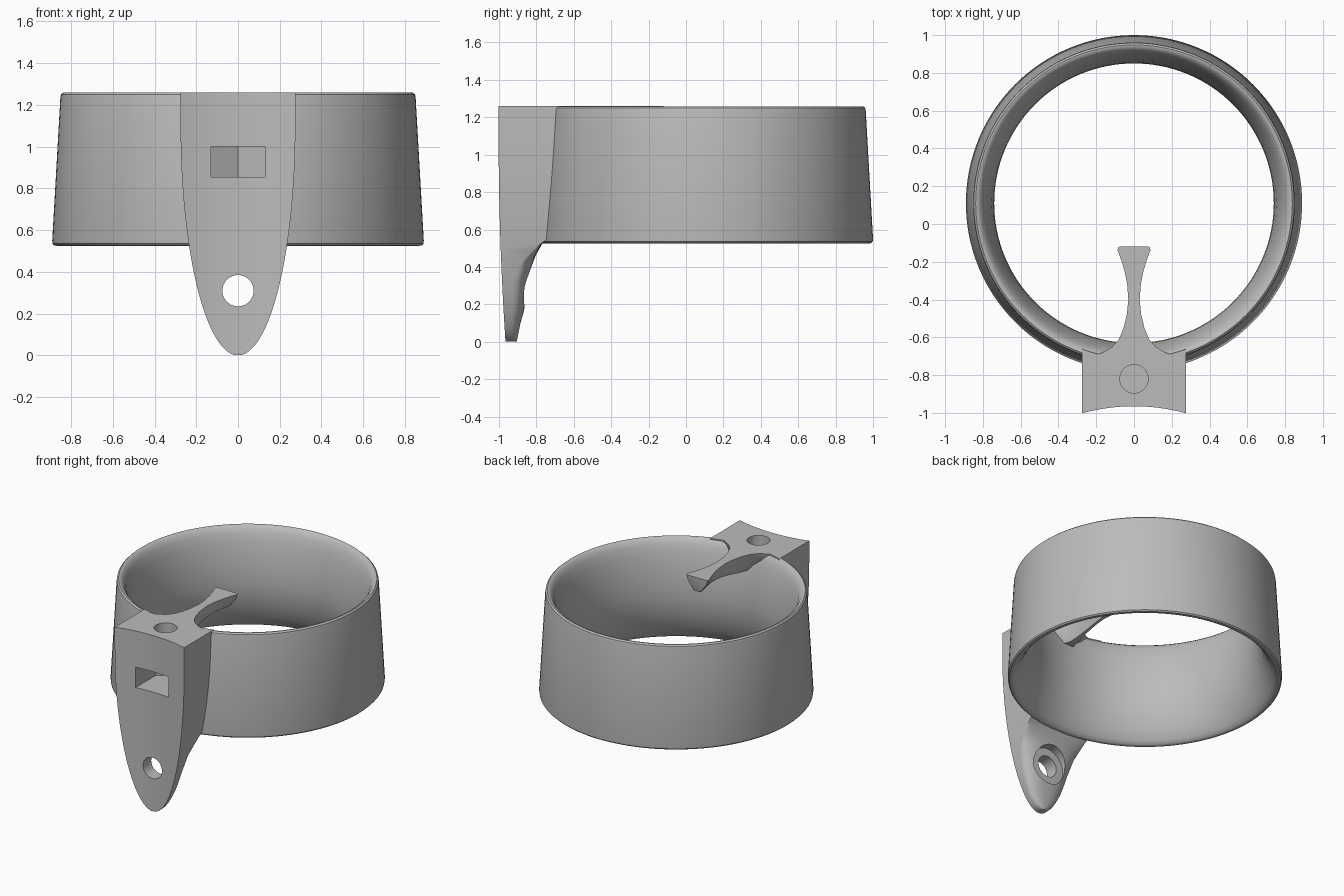
import bpy, bmesh, math
from mathutils import Matrix

if "Cube" in bpy.data.objects:
    bpy.data.objects.remove(bpy.data.objects["Cube"])

TOP = 1.26
RING_Y = 0.11

grey = bpy.data.materials.new("plain_grey")
grey.use_nodes = True
grey.diffuse_color = (0.5, 0.5, 0.5, 1)
grey.node_tree.nodes["Principled BSDF"].inputs["Base Color"].default_value = (0.5, 0.5, 0.5, 1)


def interp(table, t):
    """Piecewise linear lookup in (key, value) pairs."""
    for (a, va), (b, vb) in zip(table, table[1:]):
        if t <= b:
            return va + (vb - va) * max(0, t - a) / (b - a)
    return table[-1][1]


def make_object(name, bm):
    bmesh.ops.recalc_face_normals(bm, faces=bm.faces[:])
    mesh = bpy.data.meshes.new(name)
    bm.to_mesh(mesh)
    bm.free()
    mesh.materials.append(grey)
    ob = bpy.data.objects.new(name, mesh)
    bpy.context.collection.objects.link(ob)
    return ob


def loft(name, sections, closed=False):
    """Skin a list of equal-length closed sections."""
    bm = bmesh.new()
    rows = [[bm.verts.new(p) for p in s] for s in sections]
    pairs = list(zip(rows, rows[1:]))
    if closed:
        pairs.append((rows[-1], rows[0]))
    else:
        bm.faces.new(rows[0])
        bm.faces.new(rows[-1])
    n = len(rows[0])
    for a, b in pairs:
        for i in range(n):
            j = (i + 1) % n
            bm.faces.new((a[i], a[j], b[j], b[i]))
    return make_object(name, bm)


def cylinder(name, radius, depth, matrix):
    bm = bmesh.new()
    bmesh.ops.create_cone(bm, cap_ends=True, segments=48, radius1=radius,
                          radius2=radius, depth=depth, matrix=matrix)
    return make_object(name, bm)


def activate(ob):
    bpy.ops.object.select_all(action="DESELECT")
    ob.select_set(True)
    bpy.context.view_layer.objects.active = ob


# Ring: tapered outside, waisted bore, rounded rims
profile = [(0.868, 0.525), (0.88, 0.527), (0.888, 0.535), (0.89, 0.55),
           (0.851, 1.235), (0.848, 1.25), (0.838, 1.259), (0.828, 1.258),
           (0.812, 1.245), (0.795, 1.215), (0.775, 1.15), (0.756, 1.06),
           (0.744, 0.96), (0.74, 0.87), (0.747, 0.78), (0.768, 0.69),
           (0.8, 0.61), (0.835, 0.55), (0.855, 0.53)]
SEG = 128
ring = loft("ring_band", [
    [(r * math.cos(a), RING_Y + r * math.sin(a), z) for r, z in profile]
    for a in (2 * math.pi * k / SEG for k in range(SEG))], closed=True)

# Mounting lug: concave front, tongue-shaped outline, rounded back below the ring
BACK = [(0, -0.905), (0.1, -0.885), (0.17, -0.865), (0.31, -0.845), (0.45, -0.81), (0.53, -0.765)]
EDGE = [(0, -0.945), (0.3, -0.93), (0.42, -0.89), (0.53, -0.77)]
WALL = [(0.53, 0.872), (0.62, 0.845), (0.7, 0.82)]


def lug_section(z):
    width = 0.275 * math.sqrt(1 - max(0, 1 - z / 1.1) ** 2)
    us = [math.sin(math.pi * (k / 24 - 0.5)) for k in range(25)]
    front = [(u * width, math.sqrt(1.04 ** 2 - (u * width) ** 2) - 2.005, z) for u in us]
    back = []
    for u in reversed(us):
        x = u * width
        if z >= 0.53:
            y = RING_Y - math.sqrt(interp(WALL, z) ** 2 - x * x)
        else:
            edge = interp(EDGE, z)
            bulge = max(0, 1 - abs(u) ** 2.5) ** 0.4
            y = edge + (interp(BACK, z) - edge) * bulge
        back.append((x, y, z))
    return front + back


lug = loft("mounting_lug", [lug_section(0.001 + (TOP - 0.001) * (k / 48) ** 2)
                            for k in range(49)])

# Pointer arm reaching over the bore: (y, half width, depth)
arm_stations = [(-0.74, 0.25, 0.1), (-0.7, 0.22, 0.12), (-0.68, 0.165, 0.13),
                (-0.65, 0.115, 0.14), (-0.61, 0.08, 0.14), (-0.55, 0.055, 0.13),
                (-0.48, 0.038, 0.115), (-0.4, 0.03, 0.1), (-0.32, 0.036, 0.09),
                (-0.25, 0.05, 0.09), (-0.19, 0.068, 0.095), (-0.14, 0.087, 0.1),
                (-0.125, 0.085, 0.1), (-0.12, 0.075, 0.09)]
arm = loft("pointer_arm", [
    [(-w, y, TOP), (w, y, TOP), (w * 0.85, y, TOP - d * 0.4), (w * 0.3, y, TOP - d),
     (-w * 0.3, y, TOP - d), (-w * 0.85, y, TOP - d * 0.4)]
    for y, w, d in arm_stations])

# Cutters: bolt hole, its spot face, vertical screw hole, captive nut slot
turn = Matrix.Rotation(math.pi / 2, 4, "X")
SCREW_Y = -0.82
nut = [(-0.13, -1.1), (0.13, -1.1), (0.13, SCREW_Y + 0.075),
       (0, SCREW_Y + 0.15), (-0.13, SCREW_Y + 0.075)]
cutters = [
    cylinder("bolt_cutter", 0.075, 0.6, Matrix.Translation((0, -0.9, 0.31)) @ turn),
    cylinder("spot_face_cutter", 0.13, 0.2, Matrix.Translation((0, -0.775, 0.31)) @ turn),
    cylinder("screw_cutter", 0.075, 0.5, Matrix.Translation((0, SCREW_Y, 1.15))),
    loft("nut_slot_cutter", [[(x, y, z) for x, y in nut] for z in (0.855, 1.0)]),
]
for target, tools in ((lug, cutters), (ring, cutters[2:])):
    activate(target)
    for tool in tools:
        mod = target.modifiers.new(tool.name, "BOOLEAN")
        mod.operation = "DIFFERENCE"
        mod.solver = "EXACT"
        mod.object = tool
        bpy.ops.object.modifier_apply(modifier=mod.name)
for tool in cutters:
    bpy.data.objects.remove(tool)

for ob in (ring, lug, arm):
    activate(ob)
    bpy.ops.object.shade_smooth_by_angle(angle=math.radians(35))
